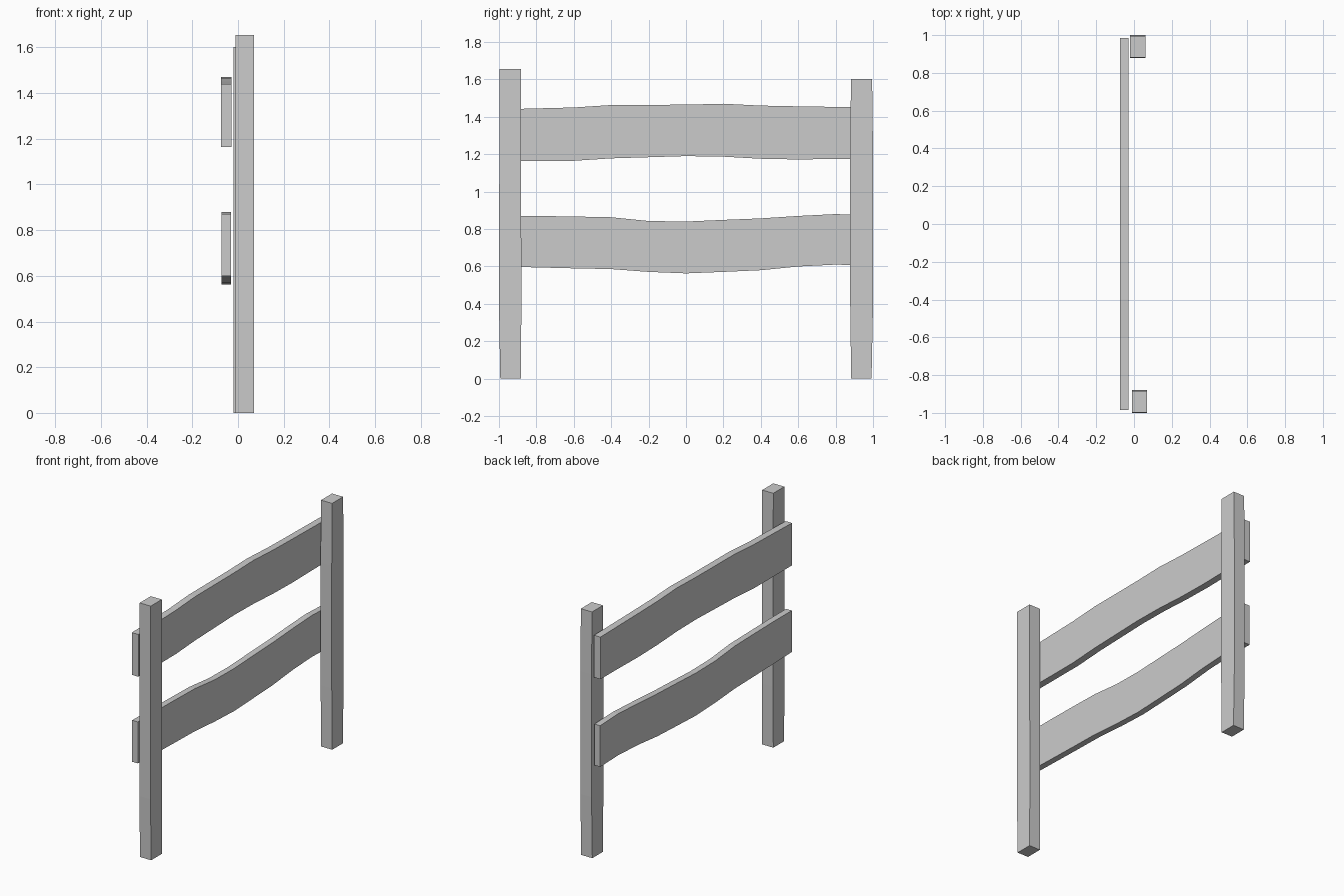
import bpy
import bmesh

cube = bpy.data.objects.get("Cube")
if cube:
    bpy.data.objects.remove(cube, do_unlink=True)

# One plain grey for the whole fence
grey = bpy.data.materials.new("plain_grey")
grey.use_nodes = True
colour = (0.6, 0.6, 0.6, 1)
grey.diffuse_color = colour
grey.node_tree.nodes["Principled BSDF"].inputs["Base Color"].default_value = colour


def make_prism(name, rings):
    """Loft quad rings into a closed, flat-shaded beam."""
    bm = bmesh.new()
    loops = [[bm.verts.new(p) for p in ring] for ring in rings]
    for a, b in zip(loops, loops[1:]):
        for i in range(4):
            j = (i + 1) % 4
            bm.faces.new((a[i], a[j], b[j], b[i]))
    bm.faces.new(loops[0])
    bm.faces.new(loops[-1])
    bmesh.ops.recalc_face_normals(bm, faces=bm.faces)
    mesh = bpy.data.meshes.new(name)
    bm.to_mesh(mesh)
    bm.free()
    mesh.materials.append(grey)
    obj = bpy.data.objects.new(name, mesh)
    bpy.context.collection.objects.link(obj)
    return obj


def make_post(name, x0, x1, sections):
    # Each section is (z, y0, y1)
    make_prism(name, [[(x0, y0, z), (x1, y0, z), (x1, y1, z), (x0, y1, z)]
                      for z, y0, y1 in sections])


def make_rail(name, x0, x1, tops, bottoms):
    # Evenly spaced stations give the board its wavy edges
    stations = [-0.985] + [i / 5 for i in range(-4, 5)] + [0.985]
    make_prism(name, [[(x0, y, b), (x1, y, b), (x1, y, t), (x0, y, t)]
                      for y, t, b in zip(stations, tops, bottoms)])


# Upright posts, slightly uneven
make_post("front_post", -0.01, 0.07,
          [(0, -0.993, -0.883), (0.4, -1, -0.88), (1.655, -0.997, -0.883)])
make_post("back_post", -0.02, 0.06,
          [(0, 0.883, 0.992), (0.4, 0.878, 1), (1.2, 0.878, 1), (1.603, 0.882, 0.995)])

# Wavy boards fixed behind the posts
make_rail("upper_rail", -0.074, -0.028,
          [1.44, 1.445, 1.45, 1.463, 1.464, 1.465, 1.47, 1.46, 1.456, 1.453, 1.45],
          [1.165, 1.165, 1.165, 1.178, 1.184, 1.19, 1.187, 1.176, 1.172, 1.175, 1.176])
make_rail("lower_rail", -0.072, -0.031,
          [0.87, 0.87, 0.867, 0.863, 0.843, 0.84, 0.849, 0.857, 0.87, 0.88, 0.873],
          [0.6, 0.595, 0.59, 0.586, 0.571, 0.563, 0.571, 0.58, 0.6, 0.61, 0.605])
